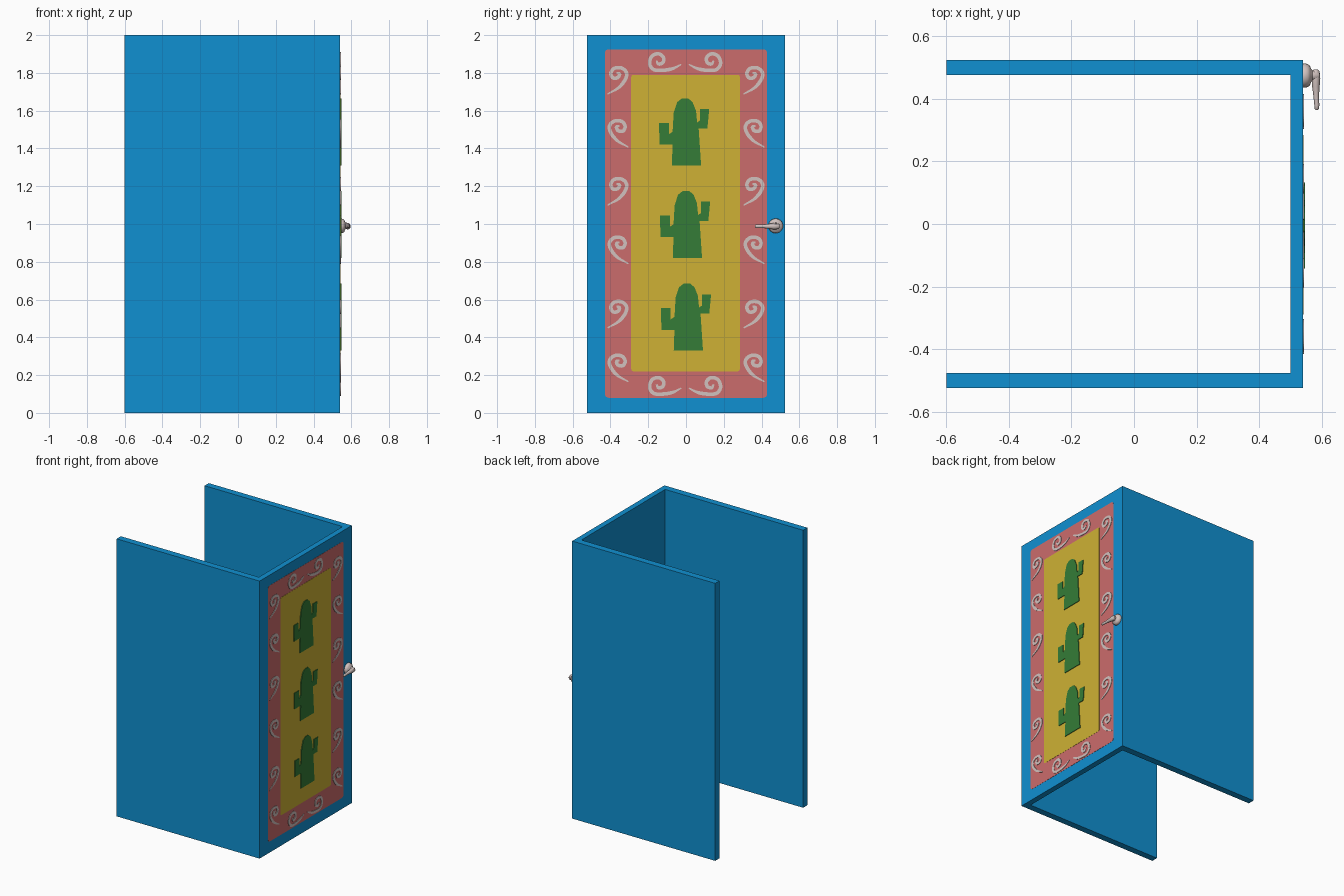
import bpy, bmesh, math
from mathutils import Vector

if "Cube" in bpy.data.objects:
    bpy.data.objects.remove(bpy.data.objects["Cube"])


def material(name, rgb):
    m = bpy.data.materials.new(name)
    m.diffuse_color = (*rgb, 1)
    m.use_nodes = True
    m.node_tree.nodes["Principled BSDF"].inputs["Base Color"].default_value = m.diffuse_color
    return m


BLUE = material("blue paint", (0.005, 0.28, 0.64))
PINK = material("pink panel", (0.60, 0.15, 0.15))
YELLOW = material("yellow panel", (0.62, 0.44, 0.035))
GREEN = material("cactus green", (0.035, 0.20, 0.038))
GREY = material("pale grey", (0.64, 0.54, 0.52))
FACE = 0.54  # x of the outer door face


def finish(bm, name, mat, smooth=False):
    bmesh.ops.recalc_face_normals(bm, faces=bm.faces)
    me = bpy.data.meshes.new(name)
    bm.to_mesh(me)
    bm.free()
    me.materials.append(mat)
    ob = bpy.data.objects.new(name, me)
    bpy.context.collection.objects.link(ob)
    if smooth:
        bpy.ops.object.select_all(action='DESELECT')
        ob.select_set(True)
        bpy.context.view_layer.objects.active = ob
        bpy.ops.object.shade_smooth_by_angle(angle=math.radians(40))
    return ob


def prism(name, pts, vec, mat):
    """Extrude a closed outline along a vector."""
    bm = bmesh.new()
    face = bm.faces.new([bm.verts.new(p) for p in pts])
    out = bmesh.ops.extrude_face_region(bm, geom=[face], use_keep_orig=True)
    verts = [g for g in out['geom'] if isinstance(g, bmesh.types.BMVert)]
    bmesh.ops.translate(bm, verts=verts, vec=vec)
    return finish(bm, name, mat)


def rounded_rect(y0, y1, z0, z1, r):
    pts = []
    for cy, cz, a0 in ((y1 - r, z1 - r, 0), (y0 + r, z1 - r, 90),
                       (y0 + r, z0 + r, 180), (y1 - r, z0 + r, 270)):
        for k in range(5):
            a = math.radians(a0 + 22.5 * k)
            pts.append((cy + r * math.cos(a), cz + r * math.sin(a)))
    return pts


def plate(name, pts, height, mat, base=FACE - 0.002):
    return prism(name, [(base, y, z) for y, z in pts], (FACE + height - base, 0, 0), mat)


def smooth_path(pts, steps=5):
    """Catmull-Rom curve through the points."""
    p = [Vector(q) for q in pts]
    p = [2 * p[0] - p[1]] + p + [2 * p[-1] - p[-2]]
    out = []
    for i in range(1, len(p) - 2):
        a, b, c, d = p[i - 1:i + 3]
        for k in range(steps):
            t = k / steps
            out.append(0.5 * (2 * b + (c - a) * t + (2 * a - 5 * b + 4 * c - d) * t * t
                              + (3 * b - a - 3 * c + d) * t ** 3))
    return out + [p[-2]]


def swirl(name, pts, cy, cz, flip=1):
    """Raised ribbon following a spiral path, narrowing at both ends."""
    path = smooth_path(pts)
    n = len(path) - 1
    bm = bmesh.new()
    rows = []
    for i, p in enumerate(path):
        d = (path[min(i + 1, n)] - path[max(i - 1, 0)]).normalized()
        w = 0.0095 * min(1, 0.35 + 5 * i / n, 0.5 + 4 * (n - i) / n)
        side = Vector((-d.y, d.x)) * w
        rows.append([bm.verts.new((x, cy + flip * q.x, cz + q.y))
                     for q, x in ((p + side, FACE), (p + side, FACE + 0.004),
                                  (p - side, FACE + 0.004), (p - side, FACE))])
    for a, b in zip(rows, rows[1:]):
        for k in range(4):
            bm.faces.new((a[k], a[(k + 1) % 4], b[(k + 1) % 4], b[k]))
    bm.faces.new(rows[0])
    bm.faces.new(rows[-1])
    return finish(bm, name, GREY)


# Door with the two side walls, one U-shaped plan
prism("door_and_walls", [(-0.6, -0.525, 0), (FACE, -0.525, 0), (FACE, 0.525, 0), (-0.6, 0.525, 0),
                         (-0.6, 0.477, 0), (0.5, 0.477, 0), (0.5, -0.477, 0), (-0.6, -0.477, 0)],
      (0, 0, 2), BLUE)

# Coloured panels
plate("pink_border", rounded_rect(-0.43, 0.43, 0.08, 1.925, 0.02), 0.0012, PINK)
plate("yellow_panel", rounded_rect(-0.29, 0.285, 0.22, 1.79, 0.012), 0.0024, YELLOW)

# Cacti
CACTUS = [(-0.07, 0), (0.085, 0), (0.072, 0.195), (0.118, 0.195), (0.128, 0.298), (0.08, 0.298),
          (0.08, 0.238), (0.064, 0.228), (0.058, 0.29), (0.04, 0.335), (0.018, 0.354),
          (-0.018, 0.354), (-0.042, 0.335), (-0.06, 0.28), (-0.066, 0.178), (-0.086, 0.165),
          (-0.086, 0.225), (-0.138, 0.225), (-0.135, 0.11), (-0.066, 0.11)]
for i, z in enumerate((0.33, 0.82, 1.31)):
    plate(f"cactus_{i + 1}", [(y + 0.005 * (1 - i), z + h) for y, h in CACTUS], 0.007, GREEN)

# Swirls in the border
SIDE = [(-0.055, -0.10), (0.005, -0.065), (0.04, -0.02), (0.044, 0.015), (0.018, 0.038),
        (-0.02, 0.036), (-0.038, 0.01), (-0.026, -0.015), (0.0, -0.012), (0.008, 0.008),
        (-0.008, 0.013)]
END = [(0.125, -0.012), (0.08, -0.034), (0.03, -0.043), (-0.02, -0.04), (-0.043, -0.008),
       (-0.03, 0.032), (0.004, 0.044), (0.03, 0.026), (0.028, -0.002), (0.004, -0.01),
       (-0.006, 0.008)]
for side, cy in (("left", -0.36), ("right", 0.36)):
    for i, z in enumerate((1.788, 1.507, 1.20, 0.89, 0.55, 0.265)):
        swirl(f"{side}_swirl_{i + 1}", SIDE, cy, z, -1 if i % 2 else 1)
for end, z in (("top", 1.857), ("bottom", 0.143)):
    swirl(f"{end}_swirl_left", END, -0.15, z)
    swirl(f"{end}_swirl_right", END, 0.14, z, -1)

# Door handle: turned rosette and neck
HY, HZ = 0.475, 0.99
bm = bmesh.new()
prof = [(0.535, 0), (0.535, 0.036), (0.545, 0.039), (0.556, 0.037), (0.563, 0.031),
        (0.567, 0.021), (0.571, 0.017), (0.585, 0.016), (0.592, 0.011), (0.594, 0)]
vs = [bm.verts.new((x, HY + r, HZ)) for x, r in prof]
es = [bm.edges.new(e) for e in zip(vs, vs[1:])]
bmesh.ops.spin(bm, geom=vs + es, cent=(0, HY, HZ), axis=(1, 0, 0),
               angle=math.tau, steps=24)
bmesh.ops.remove_doubles(bm, verts=bm.verts, dist=0.0002)
finish(bm, "handle_rosette", GREY, True)

# Lever: tapered round sections along -y (y, x centre, x radius, z radius)
bm = bmesh.new()
rings = []
for y, x, rx, rz in ((0.495, 0.582, 0.006, 0.008), (0.488, 0.582, 0.012, 0.015),
                     (0.465, 0.582, 0.014, 0.017), (0.44, 0.582, 0.012, 0.013),
                     (0.41, 0.583, 0.009, 0.010), (0.38, 0.585, 0.008, 0.010),
                     (0.369, 0.585, 0.007, 0.009), (0.364, 0.585, 0.003, 0.004)):
    rings.append([bm.verts.new((x + rx * math.cos(k * math.tau / 12), y,
                                HZ - 0.002 + rz * math.sin(k * math.tau / 12))) for k in range(12)])
for a, b in zip(rings, rings[1:]):
    for k in range(12):
        bm.faces.new((a[k], a[(k + 1) % 12], b[(k + 1) % 12], b[k]))
bm.faces.new(rings[0])
bm.faces.new(rings[-1])
finish(bm, "handle_lever", GREY, True)
